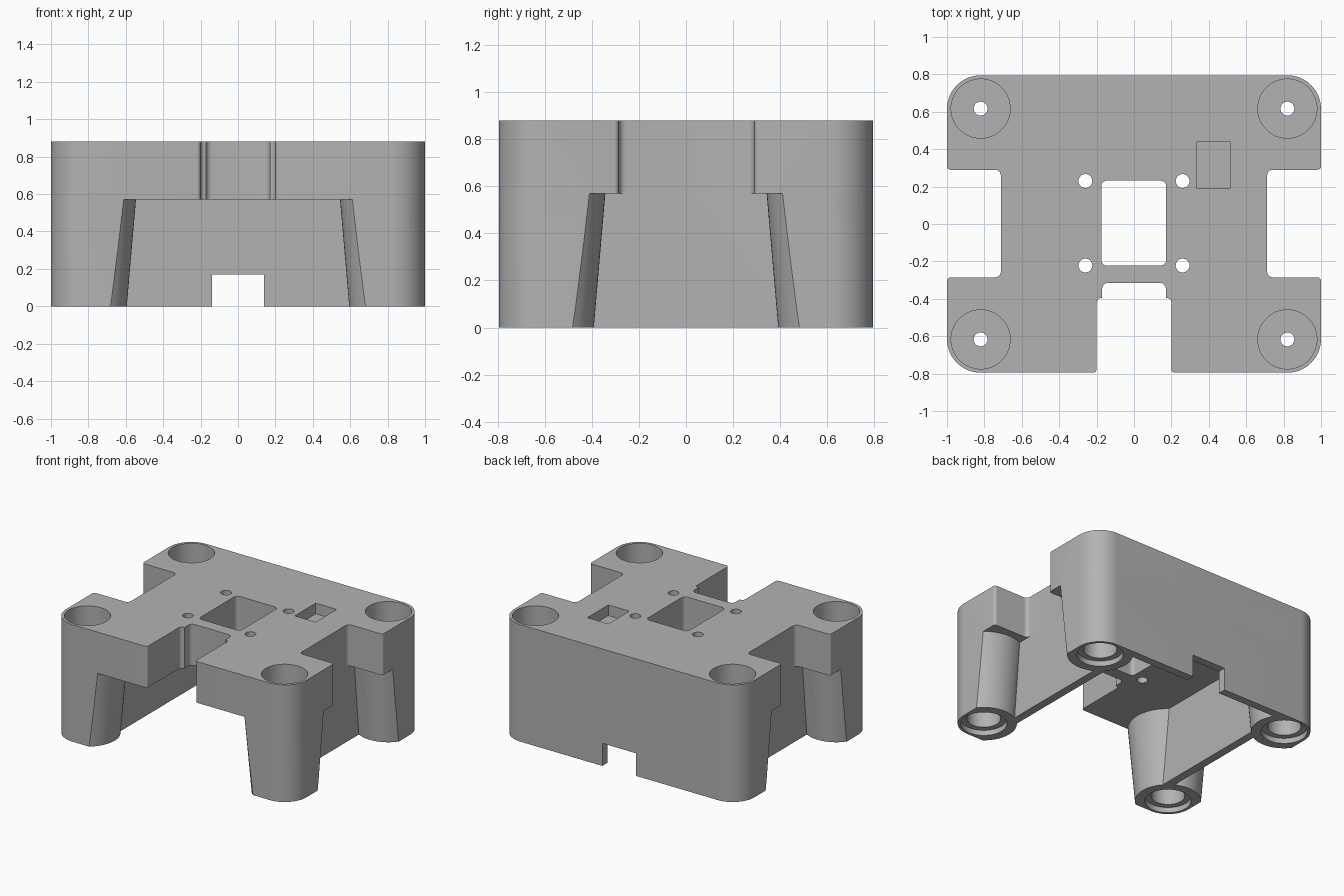
import bpy, bmesh, math
from mathutils import Vector

if "Cube" in bpy.data.objects:
    bpy.data.objects.remove(bpy.data.objects["Cube"], do_unlink=True)

W, D, H = 1.0, 0.795, 0.88       # half width, half depth, height
DECK = 0.57                      # underside of the deck
LEG_X, LEG_Y = 0.82, 0.617       # leg centres
SEG = 64

grey = bpy.data.materials.new("plain grey")
grey.use_nodes = True
colour = (0.45, 0.45, 0.45, 1)
grey.diffuse_color = colour
grey.node_tree.nodes["Principled BSDF"].inputs["Base Color"].default_value = colour


def rounded(corners):
    """Outline from (x, y, radius) corners, each replaced by an arc."""
    out = []
    for i, (x, y, r) in enumerate(corners):
        p = Vector((x, y))
        if r == 0:
            out.append(p)
            continue
        a = (Vector(corners[i - 1][:2]) - p).normalized()
        b = (Vector(corners[(i + 1) % len(corners)][:2]) - p).normalized()
        centre = p + (a + b) * r
        n = 16 if r > 0.1 else 6
        for k in range(n + 1):
            t = k / n * math.pi / 2
            out.append(centre - b * r * math.cos(t) - a * r * math.sin(t))
    return out


def loft(bm, rings):
    """Closed solid through a stack of equal-length rings."""
    rows = [[bm.verts.new(v) for v in ring] for ring in rings]
    n = len(rows[0])
    bm.faces.new(rows[0][::-1])
    bm.faces.new(rows[-1])
    for lo, hi in zip(rows, rows[1:]):
        for i in range(n):
            j = (i + 1) % n
            bm.faces.new((lo[i], lo[j], hi[j], hi[i]))


def prism(bm, pts, z0, z1):
    loft(bm, [[(p[0], p[1], z) for p in pts] for z in (z0, z1)])


def box(bm, x0, x1, y0, y1, z0, z1):
    prism(bm, [(x0, y0), (x1, y0), (x1, y1), (x0, y1)], z0, z1)


def lathe(bm, cx, cy, profile):
    ang = [2 * math.pi * k / SEG for k in range(SEG)]
    loft(bm, [[(cx + r * math.cos(a), cy + r * math.sin(a), z) for a in ang]
              for r, z in profile])


def finish(name, bm):
    bmesh.ops.recalc_face_normals(bm, faces=bm.faces[:])
    me = bpy.data.meshes.new(name)
    bm.to_mesh(me)
    bm.free()
    me.materials.append(grey)
    ob = bpy.data.objects.new(name, me)
    bpy.context.collection.objects.link(ob)
    return ob


def combine(ob, other, operation):
    mod = ob.modifiers.new(operation.lower(), 'BOOLEAN')
    mod.operation, mod.solver, mod.object = operation, 'EXACT', other
    bpy.context.view_layer.objects.active = ob
    bpy.ops.object.modifier_apply(modifier=mod.name)
    bpy.data.objects.remove(other, do_unlink=True)


corners4 = [(sx * LEG_X, sy * LEG_Y) for sx in (-1, 1) for sy in (-1, 1)]

# Tapered round legs
bm = bmesh.new()
for x, y in corners4:
    lathe(bm, x, y, [(0.221, -0.05), (0.277, 0.6)])
legs = finish("legs", bm)

# Thin skirt walls at the sides and back
bm = bmesh.new()
box(bm, 0.65, 0.712, -LEG_Y, LEG_Y, -0.05, 0.6)
box(bm, -0.712, -0.65, -LEG_Y, LEG_Y, -0.05, 0.6)
box(bm, -LEG_X, LEG_X, 0.735, D + 0.05, -0.05, 0.6)
combine(legs, finish("skirt_walls", bm), 'UNION')

# Trim legs and walls to the rounded outer outline
bm = bmesh.new()
prism(bm, rounded([(-W, -D, 0.18), (W, -D, 0.18), (W, D, 0.18), (-W, D, 0.18)]), 0, H)
combine(legs, finish("outer_outline", bm), 'INTERSECT')

# Deck with side and front notches
half = [(0.17, -0.315, 0.03), (0.17, -0.395, 0), (0.2, -0.395, 0.025),
        (0.2, -D, 0.02), (W, -D, 0.18), (W, -0.285, 0.02), (0.712, -0.285, 0.03),
        (0.712, 0.29, 0.03), (W, 0.29, 0.02), (W, D, 0.18)]
bm = bmesh.new()
prism(bm, rounded(half + [(-x, y, r) for x, y, r in reversed(half)]), DECK, H)
body = finish("mount_body", bm)
combine(body, legs, 'UNION')

# Openings: stepped leg bores, screw holes, window, pocket, cable slot
bm = bmesh.new()
for x, y in corners4:
    lathe(bm, x, y, [(0.158, -0.1), (0.158, 0.04), (0.115, 0.04), (0.115, 0.4),
                     (0.037, 0.4), (0.037, 0.5), (0.158, 0.5), (0.158, 1.0)])
for x in (-0.26, 0.26):
    for y in (-0.222, 0.23):
        lathe(bm, x, y, [(0.037, 0.5), (0.037, 1.0)])
prism(bm, rounded([(-0.175, -0.222, 0.03), (0.172, -0.222, 0.03),
                   (0.172, 0.232, 0.03), (-0.175, 0.232, 0.03)]), 0.5, 1.0)
box(bm, 0.338, 0.513, 0.19, 0.44, 0.8, 1.0)
box(bm, -0.14, 0.14, 0.6, 1.0, -0.1, 0.17)
combine(body, finish("openings", bm), 'DIFFERENCE')

bpy.ops.object.select_all(action='DESELECT')
body.select_set(True)
bpy.context.view_layer.objects.active = body
bpy.ops.object.shade_smooth_by_angle(angle=math.radians(30))
